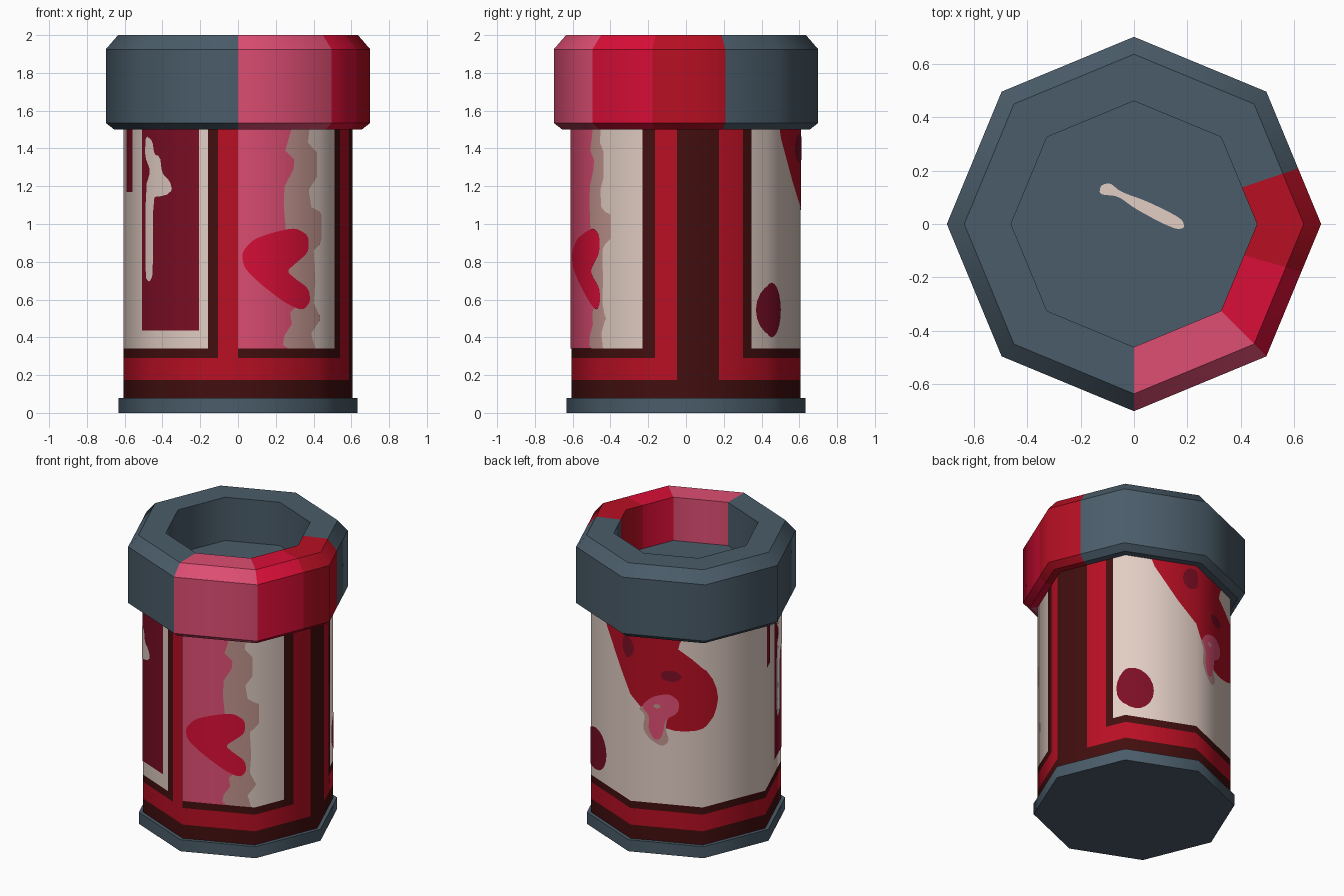
import bpy, bmesh, math
from mathutils import Vector

if "Cube" in bpy.data.objects:
    bpy.data.objects.remove(bpy.data.objects["Cube"])

# ---------- colours ----------
def lin(c):
    c /= 255
    return c / 12.92 if c <= 0.04045 else ((c + 0.055) / 1.055) ** 2.4

MATS = {}
for name, rgb in {
    "slate": (74, 92, 105), "beige": (226, 206, 196), "pink": (222, 78, 115),
    "crimson": (218, 14, 55), "red": (183, 15, 35), "maroon": (66, 14, 14),
    "wine": (124, 14, 37), "dusty_rose": (193, 148, 142),
}.items():
    m = bpy.data.materials.new(name)
    m.diffuse_color = (*[lin(c) for c in rgb], 1)
    m.use_nodes = True
    m.node_tree.nodes["Principled BSDF"].inputs["Base Color"].default_value = m.diffuse_color
    MATS[name] = m
NAMES = list(MATS)

# ---------- helpers ----------
def ring_point(u, r, z):
    """Point on an octagon; u counts faces from the front corner, going right."""
    i = math.floor(u)
    a, b = [Vector((r * math.cos(t), r * math.sin(t), z))
            for t in (math.radians(45 * k - 90) for k in (i, i + 1))]
    return a.lerp(b, u - i)

def finish(bm, name, radial=False):
    me = bpy.data.meshes.new(name)
    bm.to_mesh(me)
    bm.free()
    for n in NAMES:
        me.materials.append(MATS[n])
    ob = bpy.data.objects.new(name, me)
    bpy.context.collection.objects.link(ob)
    if radial:      # smooth round shading on the octagonal wall
        me.normals_split_custom_set_from_vertices(
            [Vector((v.co.x, v.co.y, 0)).normalized() for v in me.vertices])
    return ob

def lathe(name, profile, columns, colour, cap_start=False, cap_end=False, radial=False):
    """Sweep a profile (corner radius, z) round the octagon; colour(u, z, segment)."""
    bm = bmesh.new()
    rings = [[bm.verts.new(ring_point(u, r, z)) for u in columns] for r, z in profile]
    n = len(columns)
    for s in range(len(rings) - 1):
        for i in range(n):
            j = (i + 1) % n
            f = bm.faces.new((rings[s][i], rings[s][j], rings[s + 1][j], rings[s + 1][i]))
            f.smooth = True
            u = (columns[i] + (columns[j] if j else 8)) / 2
            z = (profile[s][1] + profile[s + 1][1]) / 2
            f.material_index = NAMES.index(colour(u, z, s))
    if cap_start:
        bm.faces.new(rings[0][::-1])
    if cap_end:
        bm.faces.new(rings[-1])
    if not radial:  # keep the horizontal edges crisp
        for ring in rings:
            for i in range(n):
                e = bm.edges.get((ring[i], ring[(i + 1) % n]))
                if e:
                    e.smooth = False
    return finish(bm, name, radial)

def rounded(pts, steps=2):
    for _ in range(steps):
        out = []
        for (ax, ay), (bx, by) in zip(pts, pts[1:] + pts[:1]):
            out += [(ax * .8 + bx * .2, ay * .8 + by * .2), (ax * .2 + bx * .8, ay * .2 + by * .8)]
        pts = out
    return pts

def oval(u, z, hu, hz, n=20):
    return [(u + hu * math.cos(2 * math.pi * k / n), z + hz * math.sin(2 * math.pi * k / n))
            for k in range(n)]

BODY_R = 0.607
def decal(name, pts, colour, layer=1):
    """Thin painted shape given in (u, z), wrapped onto the body."""
    bm = bmesh.new()
    f = bm.faces.new([bm.verts.new((u, 0, z)) for u, z in pts])
    f.normal_update()
    if f.normal.y > 0:
        f.normal_flip()
    bmesh.ops.triangulate(bm, faces=bm.faces[:])
    for k in range(-2, 7):
        bmesh.ops.bisect_plane(bm, geom=bm.verts[:] + bm.edges[:] + bm.faces[:],
                               dist=1e-5, plane_co=(k, 0, 0), plane_no=(1, 0, 0))
    for v in bm.verts:
        v.co = ring_point(v.co.x, BODY_R + 0.002 * layer, v.co.z)
    for f in bm.faces:
        f.smooth = True
        f.material_index = NAMES.index(colour)
    return finish(bm, name, radial=True)

def front_u(x):
    """Front-view x to face coordinate u."""
    a = abs(x)
    u = a / 0.429 if a < 0.429 else 1 + (a - 0.429) / 0.178
    return math.copysign(u, x)

# ---------- base ----------
lathe("base", [(0.632, 0), (0.632, 0.08), (0.6, 0.08)], list(range(8)),
      lambda u, z, s: "slate", cap_start=True)

# ---------- body with framed label ----------
def body_colour(u, z, s):
    if z < 0.175 or 1.89 < u < 2.41:
        return "maroon"
    if z < 0.29 or 1.617 < u < 1.89 or 2.41 < u < 2.70 or u > 7.756:
        return "red"
    if z < 0.34 or 1.466 < u < 1.617 or 2.70 < u < 2.81 or u > 7.63:
        return "maroon"
    return "beige"

lathe("body", [(BODY_R, z) for z in (0.07, 0.175, 0.29, 0.34, 1.52)],
      [0, 1, 1.466, 1.617, 1.89, 2, 2.41, 2.70, 2.81, 3, 4, 5, 6, 7, 7.63, 7.756],
      body_colour, radial=True)

# ---------- lid ----------
def lid_colour(u, z, s):
    if u < 1:
        return "pink"
    if u < 1.64:
        return "crimson"
    return "red" if u < 2.42 else "slate"

lathe("lid", [(0.59, 1.5), (0.655, 1.5), (0.7, 1.535), (0.7, 1.925),
              (0.635, 2), (0.46, 2), (0.46, 1.7)],
      [0, 1, 1.64, 2, 2.42, 3, 4, 5, 6, 7], lid_colour, cap_end=True)

# pale scratch on the recessed lid floor
bm = bmesh.new()
f = bm.faces.new([bm.verts.new((x, y, 1.703)) for x, y in rounded(
    [(-.13, .11), (-.125, .145), (-.09, .155), (-.05, .12), (.05, .085), (.18, .02),
     (.19, -.015), (.16, -.02), (.1, .005), (.0, .06), (-.06, .105)])])
f.normal_update()
if f.normal.z < 0:
    f.normal_flip()
f.material_index = NAMES.index("beige")
finish(bm, "lid_scratch")

# ---------- front right panel ----------
TOP = 1.51
pink_edge = [(.62, .34), (.55, .36), (.57, .41), (.66, .47), (.64, .53), (.75, .58), (.62, .66),
             (.6, .9), (.56, 1.1), (.57, 1.2), (.68, 1.29), (.69, 1.34), (.58, 1.39), (.62, 1.45), (.66, TOP)]
rose_edge = [(.95, .34), (.9, .42), (1.02, .5), (.93, .58), (.95, .7), (.93, .86), (1.07, .92), (1.07, 1.05),
             (.9, 1.09), (.87, 1.18), (.97, 1.25), (.97, 1.38), (.86, 1.43), (.88, TOP)]
decal("rose_wash", [(0, .34)] + rose_edge + [(0, TOP)], "dusty_rose", 1)
decal("pink_wash", [(0, .34)] + pink_edge + [(0, TOP)], "pink", 2)
decal("crimson_lobes", rounded([(front_u(x), z) for x, z in [
    (.02, .85), (.08, .92), (.2, .96), (.3, .98), (.37, .94), (.37, .85), (.3, .79), (.255, .75),
    (.3, .71), (.37, .66), (.38, .59), (.34, .54), (.25, .58), (.12, .68), (.03, .77)]]), "crimson", 3)

# ---------- front left panel ----------
decal("wine_panel", [(-1.44, .435), (-.48, .435), (-.48, TOP), (-1.44, TOP)], "wine", 1)
decal("wine_strip", [(-1.9, 1.17), (-1.72, 1.17), (-1.72, TOP), (-1.9, TOP)], "wine", 1)
decal("pale_streak", rounded([(front_u(x), z) for x, z in [
    (-.485, 1.47), (-.45, 1.44), (-.44, 1.37), (-.41, 1.36), (-.4, 1.27), (-.36, 1.23), (-.345, 1.18),
    (-.38, 1.15), (-.447, 1.14), (-.447, .73), (-.467, .69), (-.488, .72), (-.485, 1.2), (-.46, 1.28),
    (-.49, 1.36)]], 1), "beige", 2)

# ---------- back panel ----------
decal("red_blob", [(3.36, TOP), (3.41, 1.45), (3.56, 1.35), (3.74, 1.23)] + [
    (4, 1.08), (4.21, .96), (4.33, .905), (4.45, .87), (4.62, .853), (4.77, .856), (4.92, .87), (5.06, .90),
    (5.17, .95), (5.22, 1.01), (5.245, 1.07), (5.22, 1.14), (5.16, 1.21), (5.06, 1.28), (4.85, 1.36),
    (4.66, 1.42), (4.68, 1.46), (4.74, TOP)], "red", 1)
decal("blob_spot_middle", oval(4.56, 1.23, .14, .038), "wine", 2)
decal("blob_spot_side", oval(3.93, 1.4, .12, .075), "wine", 2)
decal("rose_drip", rounded([(4.1, .99), (4.21, .95), (4.17, .85), (4.27, .78), (4.44, .735), (4.54, .78),
                            (4.48, .87), (4.55, 1.0), (4.3, 1.04)]), "dusty_rose", 2)
decal("pink_drip", rounded([(4.15, 1.01), (4.31, 1.08), (4.54, 1.11), (4.68, 1.06), (4.66, .98), (4.48, .925),
                            (4.46, .85), (4.42, .79), (4.33, .78), (4.25, .85), (4.27, .94)]), "pink", 3)
decal("drip_highlight", oval(4.37, 1.015, .05, .015, 10), "dusty_rose", 4)
decal("wine_dot", oval(3.13, .545, .27, .145), "wine", 1)
